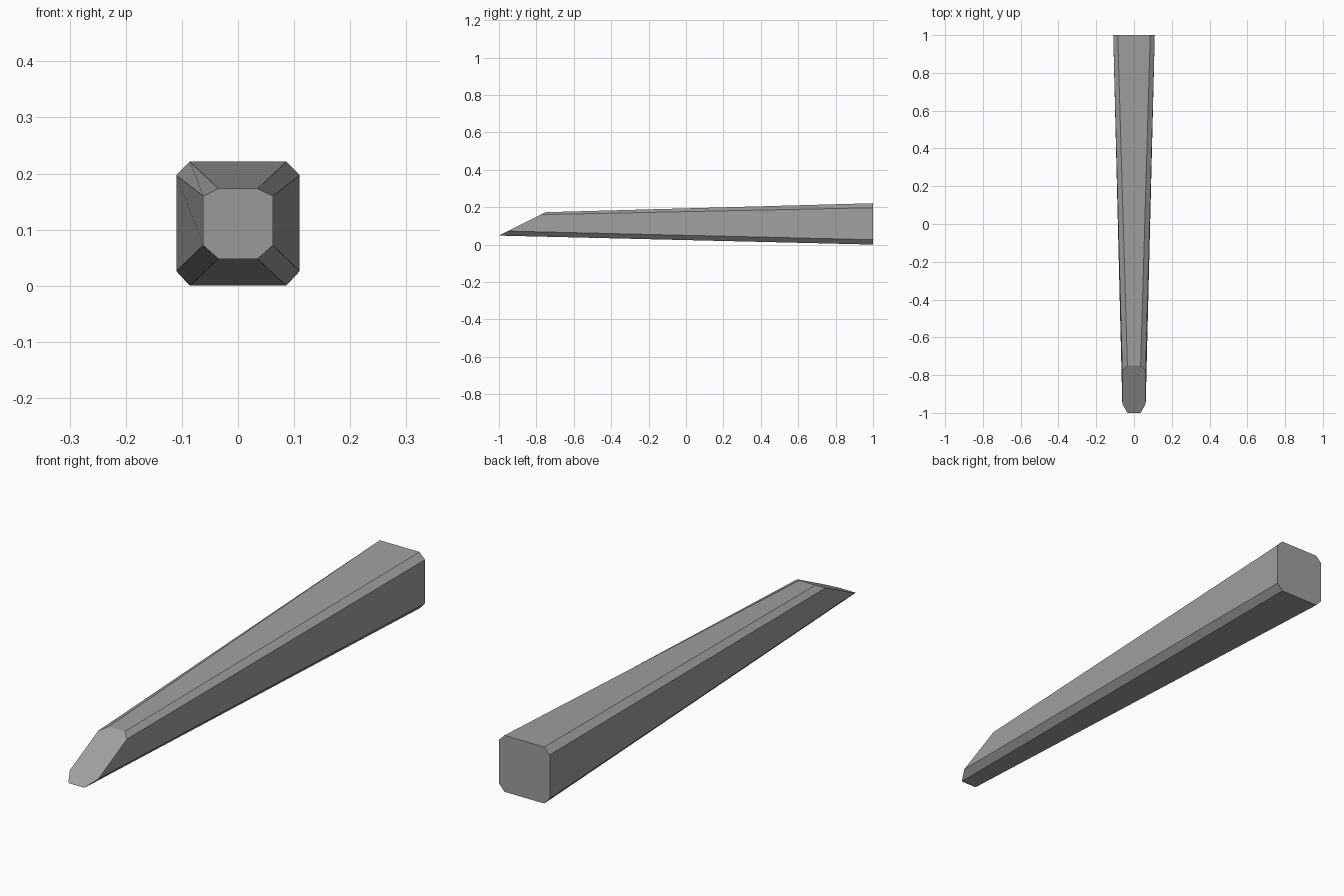
import bpy
import bmesh

# Remove the default object
cube = bpy.data.objects.get("Cube")
if cube:
    bpy.data.objects.remove(cube, do_unlink=True)

# Plain grey material
grey = bpy.data.materials.new("mid_grey")
grey.use_nodes = True
colour = (0.35, 0.35, 0.35, 1)
grey.diffuse_color = colour
grey.node_tree.nodes["Principled BSDF"].inputs["Base Color"].default_value = colour


def chamfered_section(half, flat, bottom, low, high, top):
    """Octagonal outline (x, z) of a bar with chamfered corners."""
    right = [(flat, bottom), (half, low), (half, high), (flat, top)]
    return right + [(-x, z) for x, z in reversed(right)]


def slanted_tip(z):
    """Depth of the cut face at a given height."""
    return -1 + (z - 0.048) * 2


# Tapered bar: slanted small end, square large end
front = chamfered_section(0.062, 0.035, 0.048, 0.072, 0.160, 0.173)
back = chamfered_section(0.110, 0.086, 0.0, 0.026, 0.197, 0.221)

bm = bmesh.new()
tip = [bm.verts.new((x, slanted_tip(z), z)) for x, z in front]
butt = [bm.verts.new((x, 1, z)) for x, z in back]
bm.faces.new(tip)
bm.faces.new(butt[::-1])
for i in range(len(tip)):
    j = (i + 1) % len(tip)
    bm.faces.new((tip[j], tip[i], butt[i], butt[j]))
bmesh.ops.recalc_face_normals(bm, faces=bm.faces)

mesh = bpy.data.meshes.new("tapered_bar")
bm.to_mesh(mesh)
bm.free()
mesh.materials.append(grey)
bar = bpy.data.objects.new("tapered_bar", mesh)
bpy.context.collection.objects.link(bar)
